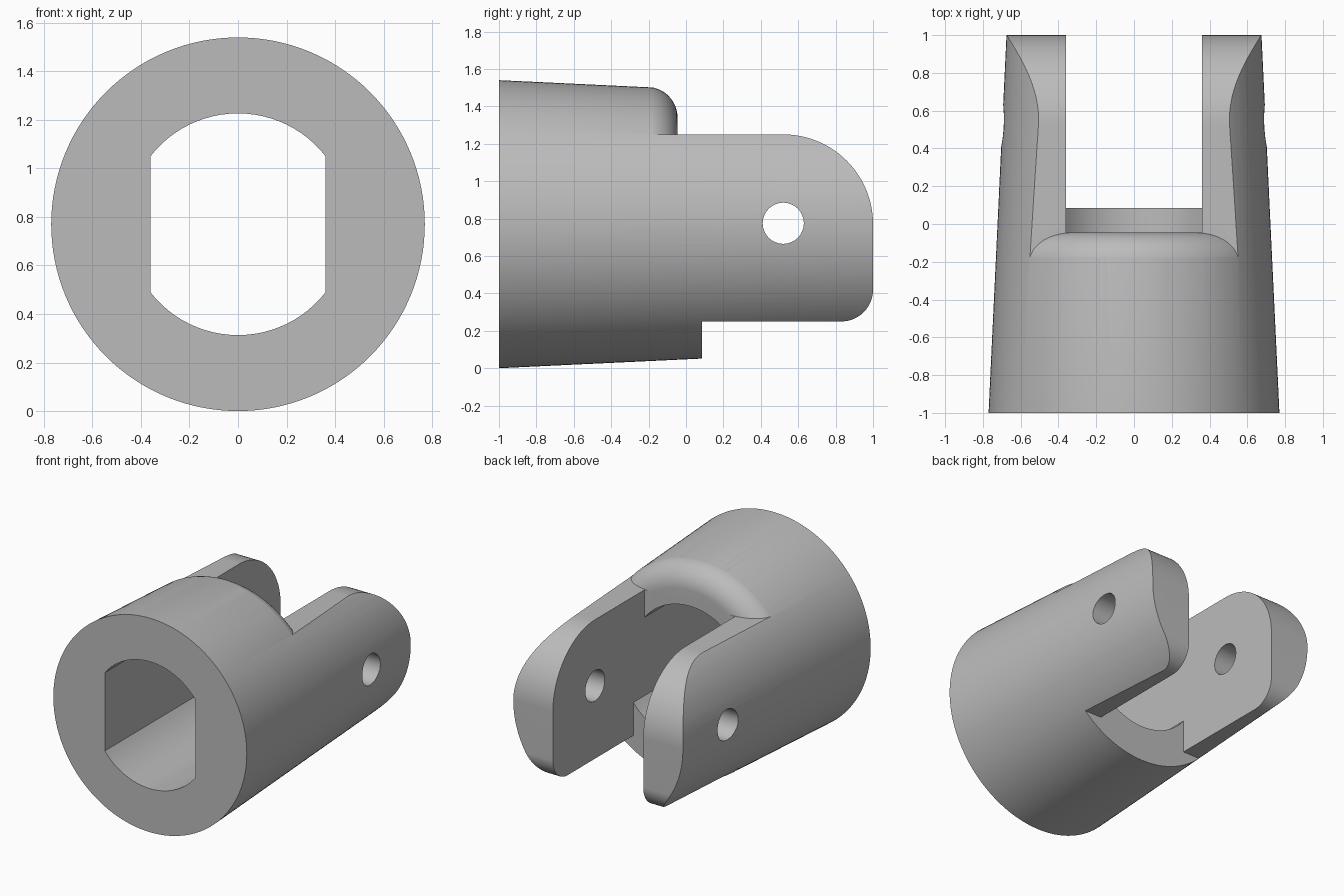
import bpy, bmesh, math
from mathutils import Matrix, Vector

if "Cube" in bpy.data.objects:
    bpy.data.objects.remove(bpy.data.objects["Cube"], do_unlink=True)

AXIS_Z = 0.77       # height of the turning axis
R_FRONT, R_BACK = 0.77, 0.675
HALF_SLOT = 0.36    # half the gap between the prongs
SIDES = 128

grey = bpy.data.materials.new("grey")
grey.use_nodes = True
colour = (0.5, 0.5, 0.5, 1)
grey.diffuse_color = colour
grey.node_tree.nodes["Principled BSDF"].inputs["Base Color"].default_value = colour


def add_object(name, bm):
    bmesh.ops.recalc_face_normals(bm, faces=bm.faces)
    mesh = bpy.data.meshes.new(name)
    bm.to_mesh(mesh)
    bm.free()
    mesh.materials.append(grey)
    obj = bpy.data.objects.new(name, mesh)
    bpy.context.collection.objects.link(obj)
    return obj


def prism(name, points, direction):
    """Extrude a closed 3D outline along a direction."""
    bm = bmesh.new()
    face = bm.faces.new([bm.verts.new(p) for p in points])
    new = bmesh.ops.extrude_face_region(bm, geom=[face])["geom"]
    verts = [v for v in new if isinstance(v, bmesh.types.BMVert)]
    bmesh.ops.translate(bm, verts=verts, vec=direction)
    return add_object(name, bm)


def side_prism(name, outline, half):
    """Extrude a (y, z) outline across x."""
    return prism(name, [(-half, y, z) for y, z in outline], (2 * half, 0, 0))


def lathe(name, profile):
    """Revolve a (y, radius) profile, capped at both ends, about the y axis."""
    bm = bmesh.new()
    rings = []
    for y, r in profile:
        angles = [2 * math.pi * i / SIDES for i in range(SIDES)]
        rings.append([bm.verts.new((r * math.cos(a), y, AXIS_Z + r * math.sin(a))) for a in angles])
    for a, b in zip(rings, rings[1:]):
        for i in range(SIDES):
            j = (i + 1) % SIDES
            bm.faces.new((a[i], a[j], b[j], b[i]))
    bm.faces.new(rings[0])
    bm.faces.new(rings[-1])
    return add_object(name, bm)


def arc(cx, cy, r, start, end, steps=24):
    angles = [math.radians(start + (end - start) * i / steps) for i in range(steps + 1)]
    return [(cx + r * math.cos(a), cy + r * math.sin(a)) for a in angles]


def combine(target, tool, operation):
    mod = target.modifiers.new(tool.name, "BOOLEAN")
    mod.operation, mod.solver, mod.object = operation, "EXACT", tool
    bpy.context.view_layer.objects.active = target
    bpy.ops.object.modifier_apply(modifier=mod.name)
    bpy.data.objects.remove(tool, do_unlink=True)


# Tapered body
body = lathe("fork_coupling", [(-1, R_FRONT), (1, R_BACK)])

# Side outline: lower step, rounded prong tips, open above for the shoulder
outline = [(-1.2, -0.2), (0.085, -0.2), (0.085, 0.25)]
outline += arc(0.83, 0.42, 0.17, -90, 0)
outline += arc(0.52, AXIS_Z, 0.48, 0, 90, 40)
outline += [(0.52, 1.8), (-1.2, 1.8)]
combine(body, side_prism("side_outline", outline, 1), "INTERSECT")

# Space above the prongs, leaving a rounded shoulder
shoulder = [(-0.045, 0.1)] + arc(-0.21, 0.569, 0.165, 0, 87, 16)
shoulder += [(-0.205, 1.2), (1.2, 1.2), (1.2, 0.1)]
clearance = lathe("shoulder_clearance", shoulder)
top_half = [(-0.5, 1.25), (1.3, 1.25), (1.3, 2.1), (-0.5, 2.1)]
combine(clearance, side_prism("top_half", top_half, 1.5), "INTERSECT")
combine(body, clearance, "DIFFERENCE")

# Double-flat bore along the whole length
flat = math.degrees(math.acos(HALF_SLOT / 0.457))
bore = arc(0, AXIS_Z, 0.457, flat, 180 - flat) + arc(0, AXIS_Z, 0.457, 180 + flat, 360 - flat)
combine(body, prism("bore", [(x, -1.2, z) for x, z in bore], (0, 2.4, 0)), "DIFFERENCE")

# Slot between the prongs
slot = [(-0.045, AXIS_Z), (0.085, AXIS_Z), (0.085, 0.1), (1.2, 0.1), (1.2, 1.6), (-0.045, 1.6)]
combine(body, side_prism("slot", slot, HALF_SLOT), "DIFFERENCE")

# Cross pin hole
combine(body, side_prism("pin_hole", arc(0.52, AXIS_Z + 0.005, 0.11, 0, 352.5, 47), 1), "DIFFERENCE")

bpy.ops.object.select_all(action="DESELECT")
body.select_set(True)
bpy.context.view_layer.objects.active = body
bpy.ops.object.shade_smooth_by_angle(angle=math.radians(25))
